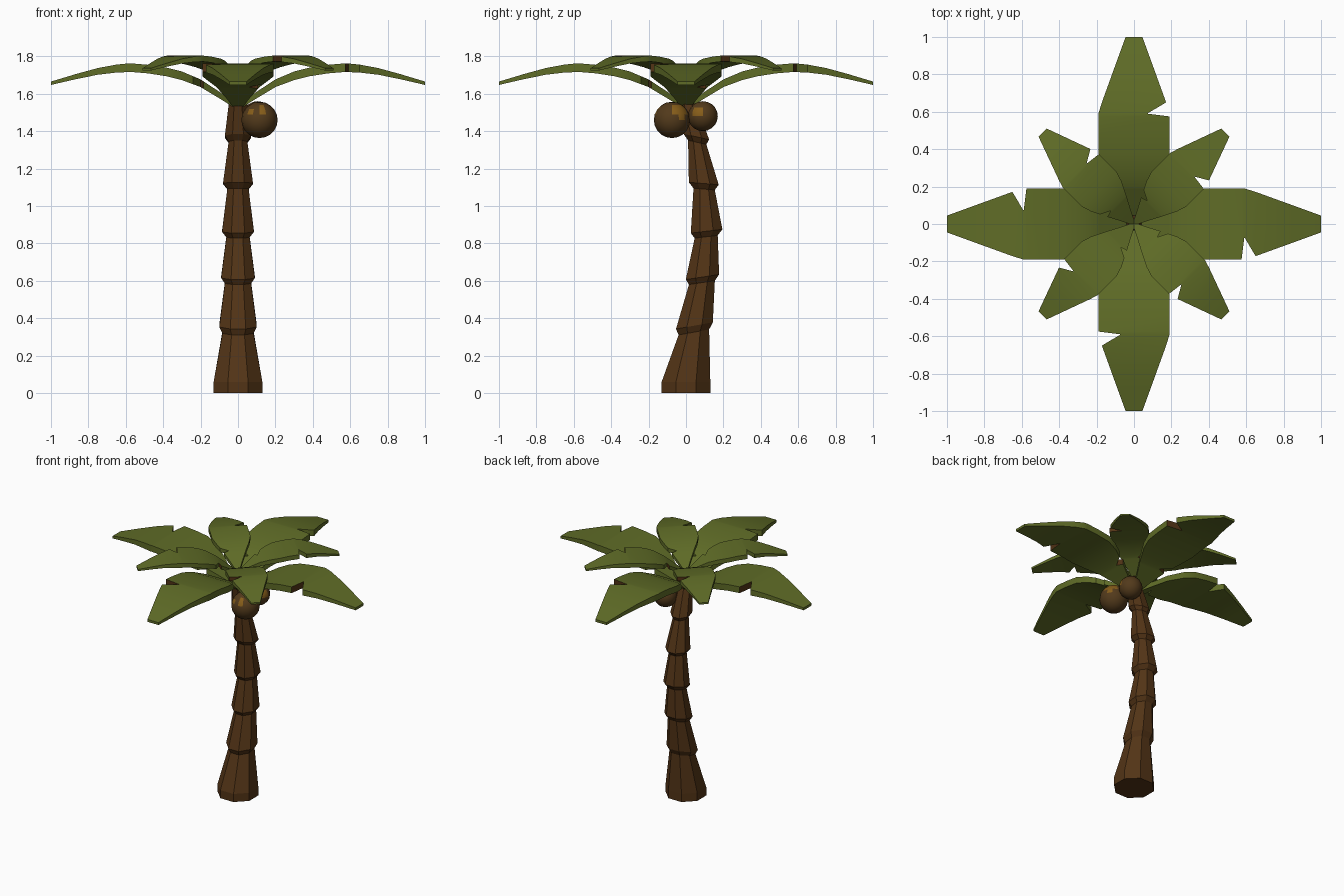
import bpy, bmesh, math
from mathutils import Vector, Matrix

if "Cube" in bpy.data.objects:
    bpy.data.objects.remove(bpy.data.objects["Cube"])


def mat(name, rgb):
    m = bpy.data.materials.new(name)
    m.diffuse_color = (*rgb, 1)
    m.use_nodes = True
    m.node_tree.nodes["Principled BSDF"].inputs["Base Color"].default_value = m.diffuse_color
    return m


GREEN = mat("leaf green", (0.115, 0.15, 0.02))
BARK = mat("bark brown", (0.085, 0.034, 0.008))
NUT = mat("coconut brown", (0.085, 0.042, 0.011))
GOLD = mat("coconut gold", (0.24, 0.11, 0.01))


def finish(bm, name, mats, smooth=None):
    bmesh.ops.recalc_face_normals(bm, faces=bm.faces)
    me = bpy.data.meshes.new(name)
    bm.to_mesh(me)
    bm.free()
    for m in mats:
        me.materials.append(m)
    ob = bpy.data.objects.new(name, me)
    bpy.context.collection.objects.link(ob)
    if smooth:
        bpy.ops.object.select_all(action='DESELECT')
        bpy.context.view_layer.objects.active = ob
        ob.select_set(True)
        bpy.ops.object.shade_smooth_by_angle(angle=math.radians(smooth))
    return ob


def lerp(table, t):
    for (a, va), (b, vb) in zip(table, table[1:]):
        if t <= b:
            return va + (vb - va) * (t - a) / (b - a)
    return table[-1][1]


# Trunk: stacked flaring segments lofted along a bent path (z, y, radius, tilt)
rings = [(0, 0, .13, 0), (.06, 0, .13, 0),
         (.325, .042, .083, .18), (.36, .045, .10, .18),
         (.59, .085, .070, .15), (.62, .088, .09, .15),
         (.835, .108, .062, .12), (.865, .110, .085, .12),
         (1.09, .097, .057, -.08), (1.12, .095, .08, -.08),
         (1.34, .060, .050, -.22), (1.37, .055, .070, -.22),
         (1.54, .012, .050, -.1), (1.64, 0, .02, 0)]
bm = bmesh.new()
loops = []
for z, y, r, tilt in rings:
    loop = []
    for i in range(8):
        a = math.radians(22.5 + 45 * i)
        R = r / math.cos(math.radians(22.5))
        p = Matrix.Rotation(tilt, 3, 'X') @ Vector((R * math.cos(a), R * math.sin(a), 0))
        loop.append(bm.verts.new(p + Vector((0, y, z))))
    loops.append(loop)
for a, b in zip(loops, loops[1:]):
    for i in range(8):
        j = (i + 1) % 8
        bm.faces.new((a[i], a[j], b[j], b[i]))
bm.faces.new(loops[0])
bm.faces.new(loops[-1])
finish(bm, "trunk", [BARK])

# Leaf: arched tapering blade with one torn notch on each side
HEIGHT = [(0, 0), (.1, .065), (.2, .128), (.3, .168), (.42, .198), (.57, .212),
          (.7, .203), (.85, .168), (1, .128)]
THICK = [(0, .03), (.3, .046), (.6, .046), (1, .018)]
WIDTH = [(0, .012), (.1, .062), (.2, .115), (.3, .165), (.38, .19), (.6, .19), (1, .045)]
STATIONS = [0, .05, .1, .15, .185, .2, .24, .3, .38, .48, .575, .59, .65, .75, .87, 1]


def leaf(name, angle, scale, base):
    bm = bmesh.new()
    secs = []
    for r in STATIONS:
        w, h, t = lerp(WIDTH, r), lerp(HEIGHT, r), lerp(THICK, r) / 2
        left = .055 if r == .2 else w
        right = .07 if r == .59 else w
        secs.append([bm.verts.new(p) for p in
                     ((r, -right, h - t), (r, left, h - t), (r, left, h + t), (r, -right, h + t))])
    for k, (a, b) in enumerate(zip(secs, secs[1:])):
        for i in range(4):
            j = (i + 1) % 4
            f = bm.faces.new((a[i], a[j], b[j], b[i]))
            # torn inner edges are brown
            if (i == 1 and STATIONS[k] == .185) or (i == 3 and STATIONS[k] == .575):
                f.material_index = 1
    bm.faces.new(secs[0])
    bm.faces.new(secs[-1])
    M = (Matrix.Translation((0, 0, base)) @ Matrix.Rotation(math.radians(angle), 4, 'Z')
         @ Matrix.Scale(scale, 4))
    bm.transform(M)
    finish(bm, name, [GREEN, BARK], 30)


for i in range(4):
    leaf(f"long_leaf_{i + 1}", 90 * i, 1.0, 1.528)
    leaf(f"short_leaf_{i + 1}", 45 + 90 * i, 0.69, 1.642)


# Coconuts: spheres with gold patches on faces near given directions
def coconut(name, loc, r, patches):
    bm = bmesh.new()
    bmesh.ops.create_uvsphere(bm, u_segments=16, v_segments=10, radius=r)
    for f in bm.faces:
        d = f.calc_center_median().normalized()
        if any(d.dot(Vector(p).normalized()) > c for p, c in patches):
            f.material_index = 1
    bmesh.ops.translate(bm, verts=bm.verts, vec=loc)
    finish(bm, name, [NUT, GOLD], 40)


coconut("large_coconut", (.115, -.075, 1.46), .097,
        [((.6, .45, .45), .9), ((-.5, -.7, .5), .97), ((.05, -.8, .55), .97)])
coconut("small_coconut", (.105, .09, 1.48), .08, [((.75, -.35, .3), .93)])
